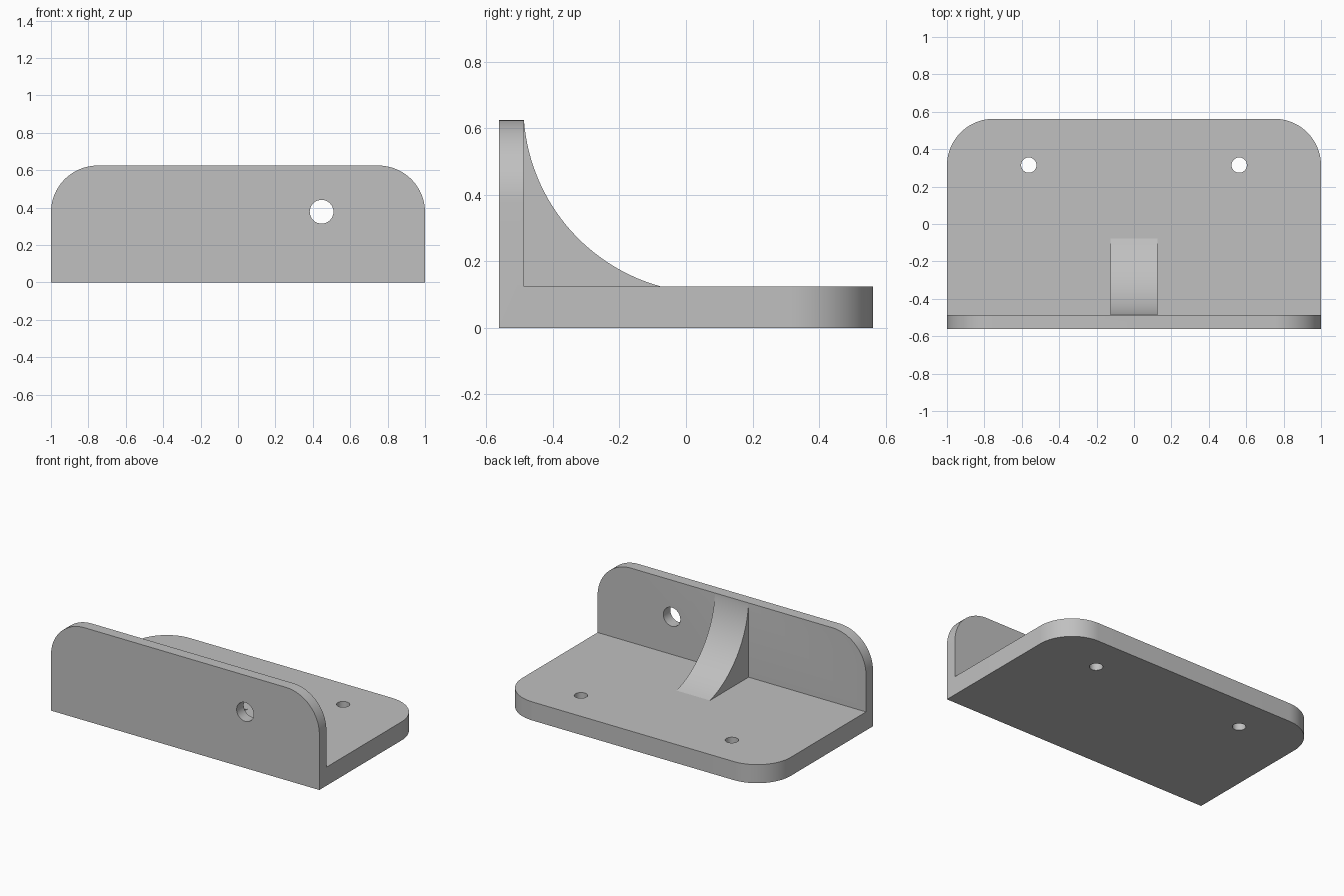
import bpy
import bmesh
from math import sin, cos, pi, atan2, radians
from mathutils import Vector

if "Cube" in bpy.data.objects:
    bpy.data.objects.remove(bpy.data.objects["Cube"], do_unlink=True)

WIDTH, FRONT, BACK = 1.0, -0.5625, 0.5625   # half width and depth limits
WALL_BACK, BASE_TOP, HEIGHT = -0.4875, 0.125, 0.625
CORNER = 0.25
SINK = 0.02                                 # overlap that joins the parts

grey = bpy.data.materials.new("plain grey")
grey.use_nodes = True
colour = (0.53, 0.53, 0.53, 1)
grey.diffuse_color = colour
grey.node_tree.nodes["Principled BSDF"].inputs["Base Color"].default_value = colour


def arc(cx, cy, r, start, end, steps):
    """Points along a circular arc."""
    angles = [start + (end - start) * i / steps for i in range(steps + 1)]
    return [(cx + r * cos(a), cy + r * sin(a)) for a in angles]


def prism(name, profile, place, low, high):
    """Extrude a 2D profile from low to high; place maps (u, v, depth) to xyz."""
    bm = bmesh.new()
    face = bm.faces.new([bm.verts.new(place(u, v, low)) for u, v in profile])
    grown = bmesh.ops.extrude_face_region(bm, geom=[face])["geom"]
    step = Vector(place(0, 0, high)) - Vector(place(0, 0, low))
    bmesh.ops.translate(bm, vec=step, verts=[g for g in grown if isinstance(g, bmesh.types.BMVert)])
    bmesh.ops.recalc_face_normals(bm, faces=bm.faces)
    mesh = bpy.data.meshes.new(name)
    bm.to_mesh(mesh)
    bm.free()
    mesh.materials.append(grey)
    obj = bpy.data.objects.new(name, mesh)
    bpy.context.collection.objects.link(obj)
    return obj


def rounded_plate(bottom, top):
    """Rectangle whose two upper corners are rounded."""
    right = arc(WIDTH - CORNER, top - CORNER, CORNER, 0, pi / 2, 20)
    left = [(-x, y) for x, y in reversed(right)]
    return [(-WIDTH, bottom), (WIDTH, bottom)] + right + left


def combine(target, tool, operation):
    """Apply a boolean and discard the tool."""
    mod = target.modifiers.new(operation.title(), "BOOLEAN")
    mod.operation, mod.object, mod.solver = operation, tool, "EXACT"
    bpy.ops.object.select_all(action="DESELECT")
    bpy.context.view_layer.objects.active = target
    target.select_set(True)
    bpy.ops.object.modifier_apply(modifier=mod.name)
    bpy.data.objects.remove(tool, do_unlink=True)


def flat(u, v, d):
    return (u, v, d)


def upright(u, v, d):
    return (u, d, v)


def sideways(u, v, d):
    return (d, u, v)


# Upright wall and base plate
bracket = prism("mounting_bracket", rounded_plate(0, HEIGHT), upright, FRONT, WALL_BACK)
base = prism("base_plate", rounded_plate(WALL_BACK - SINK, BACK), flat, 0, BASE_TOP)
combine(bracket, base, "UNION")

# Central rib with a concave arc between the wall top and the base
top, foot, radius = Vector((WALL_BACK, HEIGHT)), Vector((-0.077, BASE_TOP)), 0.5625
chord = foot - top
normal = Vector((-chord.y, chord.x)).normalized()
centre = (top + foot) / 2 + normal * (radius ** 2 - chord.length_squared / 4) ** 0.5
a, b = [atan2(p.y - centre.y, p.x - centre.x) % (2 * pi) for p in (top, foot)]
curve = arc(centre.x, centre.y, radius, a, b, 28)
corner = [(foot.x, BASE_TOP - SINK), (WALL_BACK - SINK, BASE_TOP - SINK), (WALL_BACK - SINK, HEIGHT)]
rib = prism("rib", curve + corner, sideways, -0.125, 0.125)
combine(bracket, rib, "UNION")

# Wall hole and two base holes
hole = prism("wall_hole", arc(0.447, 0.378, 0.0635, 0, 2 * pi, 32)[:-1], upright, FRONT - 0.1, WALL_BACK + 0.1)
combine(bracket, hole, "DIFFERENCE")
for side in (-1, 1):
    hole = prism("base_hole", arc(side * 0.5625, 0.315, 0.041, 0, 2 * pi, 32)[:-1], flat, -0.1, BASE_TOP + 0.1)
    combine(bracket, hole, "DIFFERENCE")

# Smooth rounded surfaces, crisp edges
bracket.select_set(True)
bpy.context.view_layer.objects.active = bracket
bpy.ops.object.shade_smooth_by_angle(angle=radians(15))
